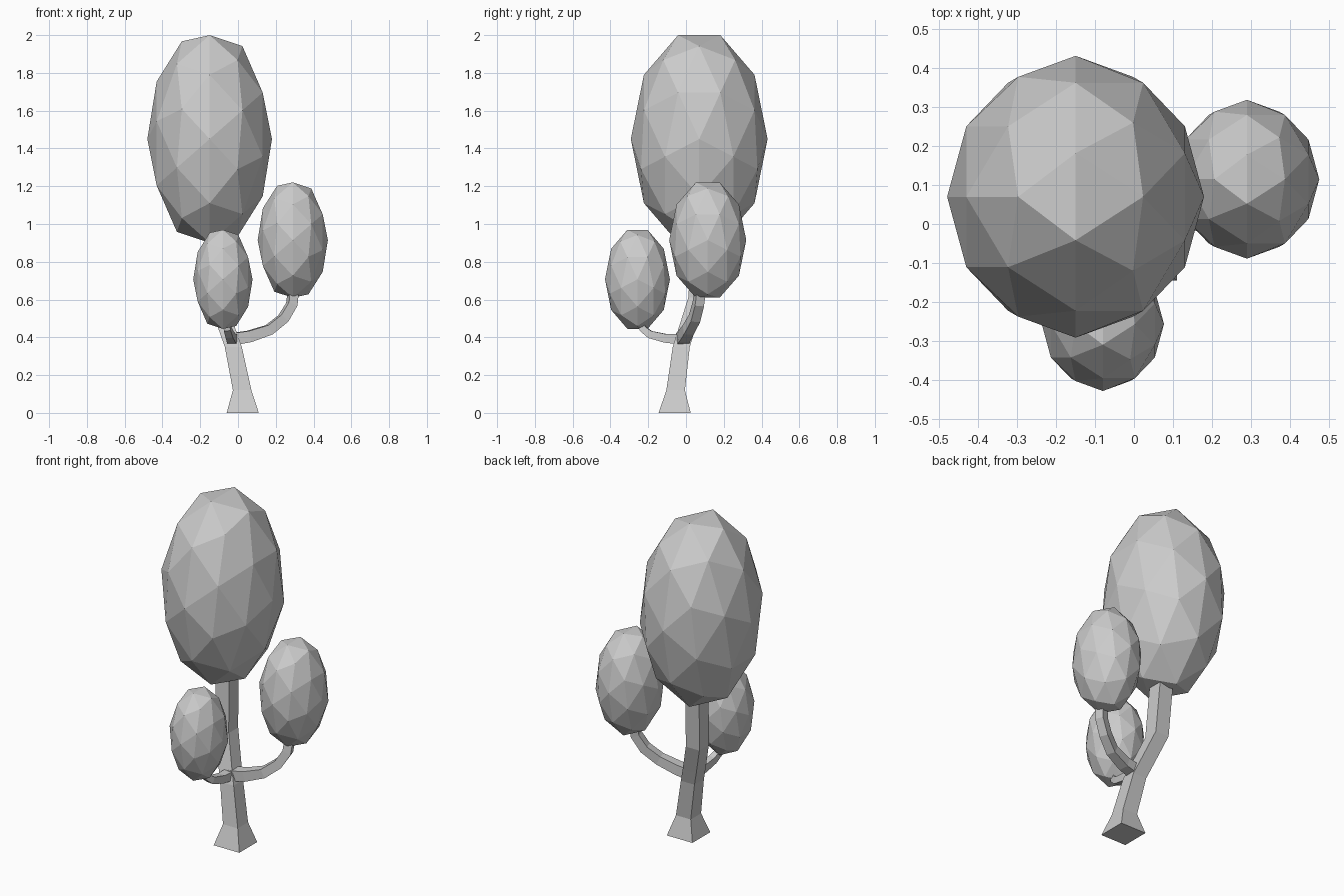
import bpy, bmesh, math
from mathutils import Matrix, Vector

if "Cube" in bpy.data.objects:
    bpy.data.objects.remove(bpy.data.objects["Cube"])


def finish(bm, name):
    bmesh.ops.recalc_face_normals(bm, faces=bm.faces)
    mesh = bpy.data.meshes.new(name)
    bm.to_mesh(mesh)
    bm.free()
    obj = bpy.data.objects.new(name, mesh)
    bpy.context.collection.objects.link(obj)
    return obj


def crown(name, center, radii):
    """Faceted egg-shaped foliage: tipped icosphere, stretched."""
    bm = bmesh.new()
    m = (Matrix.Translation(center) @ Matrix.Diagonal((*radii, 1))
         @ Matrix.Rotation(-math.pi / 2, 4, 'Y'))
    bmesh.ops.create_icosphere(bm, subdivisions=2, radius=1)
    bmesh.ops.transform(bm, matrix=m, verts=bm.verts)
    return finish(bm, name)


def square_sweep(name, path, level=False):
    """Square section swept along (x, y, z, half width) points."""
    bm = bmesh.new()
    pts = [Vector(p[:3]) for p in path]
    rings = []
    for i, p in enumerate(path):
        t = (pts[min(i + 1, len(pts) - 1)] - pts[max(i - 1, 0)]).normalized()
        if level:
            a, b = Vector((1, 0, 0)), Vector((0, 1, 0))
        else:
            # keep one side axis horizontal, across the branch's overall run
            run = pts[-1] - pts[0]
            a = Vector((-run.y, run.x, 0)).normalized()
            a = (a - t * a.dot(t)).normalized()
            b = t.cross(a)
        rings.append([bm.verts.new(pts[i] + (a * u + b * v) * p[3])
                      for u, v in ((-1, -1), (1, -1), (1, 1), (-1, 1))])
    for r, s in zip(rings, rings[1:]):
        for k in range(4):
            n = (k + 1) % 4
            bm.faces.new((r[k], r[n], s[n], s[k]))
    bm.faces.new(rings[0])
    bm.faces.new(rings[-1])
    return finish(bm, name)


# Foliage
crown("main_crown", (-0.15, 0.07, 1.45), (0.33, 0.362, 0.578))
crown("right_crown", (0.29, 0.115, 0.915), (0.186, 0.204, 0.321))
crown("front_crown", (-0.08, -0.257, 0.707), (0.157, 0.172, 0.276))

# Trunk with flared foot
square_sweep("trunk", [
    (0.025, -0.06, 0.0, 0.085), (0.022, -0.055, 0.12, 0.049),
    (-0.025, -0.025, 0.35, 0.045), (-0.057, 0.003, 0.44, 0.045),
    (-0.115, 0.057, 0.61, 0.045), (-0.13, 0.08, 0.96, 0.045)], level=True)

# Branches
square_sweep("right_branch", [
    (-0.03, -0.02, 0.39, 0.032), (0.06, -0.01, 0.405, 0.03),
    (0.165, 0.012, 0.44, 0.027), (0.24, 0.045, 0.5, 0.026),
    (0.285, 0.065, 0.575, 0.025), (0.293, 0.075, 0.65, 0.024)])
square_sweep("front_branch", [
    (-0.03, -0.02, 0.39, 0.028), (-0.035, -0.11, 0.395, 0.023),
    (-0.045, -0.19, 0.415, 0.02), (-0.055, -0.228, 0.445, 0.018),
    (-0.06, -0.236, 0.48, 0.017)])
